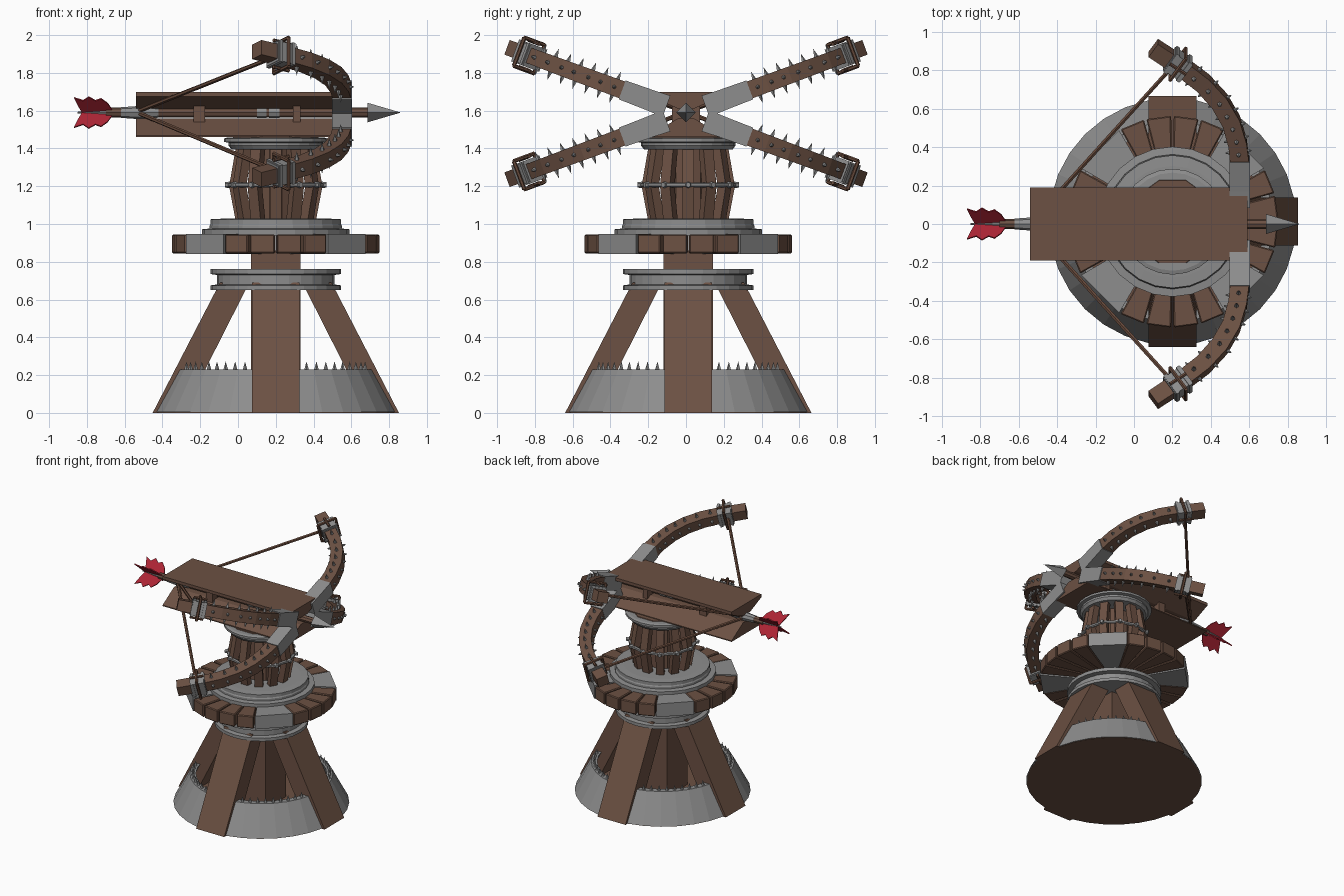
import bpy, bmesh, math
from mathutils import Vector, Matrix

if "Cube" in bpy.data.objects:
    bpy.data.objects.remove(bpy.data.objects["Cube"])

CX, CY = 0.2, 0.012      # axis of the stand
ZB = 1.585               # height of the bow axis


def material(name, rgb):
    m = bpy.data.materials.new(name)
    m.diffuse_color = (*rgb, 1)
    m.use_nodes = True
    m.node_tree.nodes["Principled BSDF"].inputs["Base Color"].default_value = m.diffuse_color
    return m


WOOD = material("brown wood", (0.150, 0.082, 0.056))
METAL = material("grey metal", (0.27, 0.27, 0.27))
ROPE = material("rope brown", (0.140, 0.070, 0.045))
RED = material("red feather", (0.42, 0.018, 0.035))


def finish(bm, name, mat):
    bmesh.ops.recalc_face_normals(bm, faces=bm.faces[:])
    me = bpy.data.meshes.new(name)
    bm.to_mesh(me)
    bm.free()
    me.materials.append(mat)
    ob = bpy.data.objects.new(name, me)
    bpy.context.collection.objects.link(ob)
    return ob


def loft(bm, rings, closed=False):
    """Skin a list of equal-length point rings; cap both ends unless closed."""
    vs = [[bm.verts.new(p) for p in ring] for ring in rings]
    n, k = len(vs[0]), len(vs)
    for i in range(k if closed else k - 1):
        a, b = vs[i], vs[(i + 1) % k]
        for j in range(n):
            bm.faces.new((a[j], a[(j + 1) % n], b[(j + 1) % n], b[j]))
    if not closed:
        bm.faces.new(vs[0])
        bm.faces.new(vs[-1])


def lathe(name, profile, n, mat, closed=False):
    bm = bmesh.new()
    loft(bm, [[(CX + r * math.cos(2 * math.pi * j / n), CY + r * math.sin(2 * math.pi * j / n), z)
               for j in range(n)] for r, z in profile], closed)
    return finish(bm, name, mat)


def rod(bm, a, b, r1, r2, n=8):
    a, b = Vector(a), Vector(b)
    q = (b - a).to_track_quat('Z', 'Y').to_matrix().to_4x4()
    bmesh.ops.create_cone(bm, cap_ends=True, segments=n, radius1=r1, radius2=r2,
                          depth=(b - a).length, matrix=Matrix.Translation((a + b) / 2) @ q)


def polar(r, ang, z, side=0.0):
    c, s = math.cos(ang), math.sin(ang)
    return Vector((CX + r * c - side * s, CY + r * s + side * c, z))


def box_x(bm, x0, x1, hy, z0, z1):
    loft(bm, [[(x, -hy, z0), (x, hy, z0), (x, hy, z1), (x, -hy, z1)] for x in (x0, x1)])


# --- base: metal skirt, floor, four slanted legs, column, collar ---
lathe("base_skirt", [(0.643, 0.004), (0.523, 0.23), (0.478, 0.23), (0.59, 0.004)], 32, METAL, True)
lathe("base_floor", [(0.638, 0.0), (0.62, 0.03)], 32, WOOD)
bm = bmesh.new()
for i in range(4):
    loft(bm, [[polar(r, i * math.pi / 2, z, s) for r, z in
               ((0.652, 0), (0.295, 0.69), (0.14, 0.69), (0.49, 0))] for s in (-0.125, 0.125)])
finish(bm, "legs", WOOD)
bm = bmesh.new()
loft(bm, [[polar(0.184, (i + 0.5) * math.pi / 2, z) for i in range(4)] for z in (0.02, 0.86)])
finish(bm, "centre_column", WOOD)
lathe("collar", [(0.345, 0.65), (0.345, 0.675), (0.31, 0.68), (0.31, 0.73), (0.345, 0.735),
                 (0.345, 0.762), (0.27, 0.762)], 28, METAL)

# spikes on the skirt rim
bm = bmesh.new()
for q in range(4):
    for k in range(9):
        a = q * math.pi / 2 + math.radians(19 + 6.5 * k)
        rod(bm, polar(0.5, a, 0.225), polar(0.5, a, 0.272), 0.014, 0.0, 5)
finish(bm, "skirt_spikes", METAL)

# --- platform wheel: four groups of planks with metal corner blocks ---
def wedge(bm, a0, a1, r0, r1, z0, z1):
    a0, a1 = math.radians(a0), math.radians(a1)
    loft(bm, [[polar(r0, a0, z), polar(r1, a0, z), polar(r1, a1, z), polar(r0, a1, z)]
              for z in (z0, z1)])


planks, corners = bmesh.new(), bmesh.new()
for q in range(4):
    for k in range(4):
        a = q * 90 - 30 + 15 * k
        wedge(planks, a + 0.7, a + 14.3, 0.1, 0.55, 0.845, 0.945)
    wedge(corners, q * 90 + 30.3, q * 90 + 59.7, 0.1, 0.55, 0.842, 0.948)
ob = finish(planks, "platform_planks", WOOD)
ob.modifiers.new("edge", 'BEVEL').width = 0.006
finish(corners, "platform_corners", METAL)
lathe("platform_disc", [(0.39, 0.94), (0.39, 0.972), (0.35, 0.976), (0.35, 0.992),
                        (0.345, 1.0), (0.345, 1.025), (0.29, 1.028)], 24, METAL)

# --- pedestal: bent slats in a barrel, thin ring, crown ---
bm, cl = bmesh.new(), bmesh.new()
for i in range(12):
    a = i * math.pi / 6
    loft(bm, [[polar(r + dr, a, z, s) for dr, s in
               ((-0.028, -0.03), (0.022, -0.03), (0.022, 0.03), (-0.028, 0.03))]
              for r, z in ((0.19, 1.015), (0.225, 1.2), (0.185, 1.43))])
    rod(cl, polar(0.245, a, 1.207), polar(0.245, a + math.pi / 6, 1.207), 0.013, 0.013, 6)
    rod(cl, polar(0.24, a, 1.207), polar(0.268, a, 1.207), 0.018, 0.014, 6)
finish(bm, "pedestal_slats", WOOD)
finish(cl, "pedestal_ring", METAL)
lathe("pedestal_core", [(0.11, 1.02), (0.11, 1.42)], 10, WOOD)
lathe("crown", [(0.235, 1.395), (0.25, 1.415), (0.25, 1.43), (0.275, 1.435), (0.275, 1.452),
                (0.255, 1.458)], 24, METAL)
lathe("crown_cap", [(0.23, 1.45), (0.225, 1.463)], 10, WOOD)

# --- bow stock: two flared rails above and below the bolt ---
for name, s, z0, z1, z2 in (("upper_rail", 1, 1.70, 1.676, 1.612), ("lower_rail", -1, 1.46, 1.468, 1.558)):
    bm = bmesh.new()
    loft(bm, [[(x, -0.19, z0), (x, 0.19, z0), (x, 0.19, z1), (x, 0.045, z2),
               (x, -0.045, z2), (x, -0.19, z1)] for x in (-0.54, 0.59)])
    finish(bm, name, WOOD)
bm = bmesh.new()
box_x(bm, -0.235, -0.175, 0.075, 1.525, 1.65)
box_x(bm, 0.29, 0.33, 0.075, 1.525, 1.65)
finish(bm, "rail_brackets", WOOD)

# --- bow limbs ---
PATH = [(0.55, 0.34), (0.538, 0.45), (0.505, 0.57), (0.445, 0.68), (0.36, 0.78), (0.25, 0.87), (0.1, 0.975)]
ANG = math.radians(20.3)


def along(r):
    """Point and tangent on the limb path at radial distance r, as (x, r)."""
    for (xa, ra), (xb, rb) in zip(PATH, PATH[1:]):
        if r <= rb or rb == PATH[-1][1]:
            t = (r - ra) / (rb - ra)
            return Vector((xa + t * (xb - xa), r)), Vector((xb - xa, rb - ra)).normalized()


limbs, hubs, clamps, loops, spikes, cords = [bmesh.new() for _ in range(6)]
for sy in (-1, 1):
    for sz in (-1, 1):
        D = Vector((0, sy * math.cos(ANG), sz * math.sin(ANG)))
        N = Vector((0, -D.z, D.y))
        X = Vector((1, 0, 0))

        def at(p, h=0.0):
            return Vector((0, 0, ZB)) + X * p[0] + D * p[1] + N * h

        def section(p, t, hw, hn):
            o = Vector((t.y, -t.x))
            return [at(p + o * u * hw, v * hn) for u, v in ((-1, -1), (1, -1), (1, 1), (-1, 1))]

        # wooden limb
        rings = []
        for i, p in enumerate(PATH):
            a, b = PATH[max(i - 1, 0)], PATH[min(i + 1, len(PATH) - 1)]
            t = (Vector(b) - Vector(a)).normalized()
            w = 0.049 - 0.001 * i
            rings.append(section(Vector(p), t, w, w - 0.002))
        loft(limbs, rings)
        # metal socket
        t = Vector((0, 1))
        loft(hubs, [section(Vector((0.55, r)), t, 0.053, h) for r, h in
                    ((0.11, 0.06), (0.2, 0.056), (0.36, 0.053))])
        # clamp near the tip with a rope loop
        p, t = along(0.885)
        loft(clamps, [section(p + t * d, t, 0.055, 0.055) for d in (-0.055, 0.055)])
        for d in (-0.05, 0.03):
            loft(clamps, [section(p + t * (d + e), t, 0.062, 0.062) for e in (0, 0.02)])
        for d in (0.0,):
            c = section(p + t * d, t, 0.07, 0.08)
            for k in range(4):
                rod(loops, c[k], c[(k + 1) % 4], 0.011, 0.011, 6)
        for v in (-0.075, 0.075):
            rod(loops, at(p - t * 0.05, v), at(p + t * 0.05, v), 0.01, 0.01, 6)
        # studs on all four sides
        for k in range(7):
            p, t = along(0.40 + 0.07 * k)
            o = Vector((t.y, -t.x))
            for u in (-1, 1):
                rod(spikes, at(p, u * 0.043), at(p, u * 0.088), 0.013, 0, 5)
                rod(spikes, at(p + o * u * 0.043), at(p + o * u * 0.068), 0.013, 0.003, 6)
        # bow string
        rod(cords, (-0.54, 0, ZB + 0.008), at((0.185, 0.855)), 0.012, 0.012, 6)
finish(limbs, "bow_limbs", WOOD)
finish(hubs, "limb_sockets", METAL)
finish(clamps, "limb_clamps", METAL)
finish(loops, "rope_loops", ROPE)
finish(spikes, "limb_studs", METAL)
finish(cords, "bow_strings", ROPE)

# --- bolt: shaft, metal rings, head, feathers ---
ZA = 1.59
bm = bmesh.new()
rod(bm, (-0.7, 0, ZA), (0.7, 0, ZA), 0.026, 0.026, 8)
finish(bm, "bolt_shaft", WOOD)
bm = bmesh.new()
for x0, x1, r1, r2 in ((-0.62, -0.51, 0.028, 0.036), (-0.51, -0.42, 0.034, 0.027), (0.1, 0.15, 0.03, 0.03),
                       (0.165, 0.22, 0.03, 0.03), (-0.85, -0.66, 0.004, 0.022)):
    rod(bm, (x0, 0, ZA), (x1, 0, ZA), r1, r2, 8)
finish(bm, "bolt_rings", METAL)
bm = bmesh.new()
rod(bm, (0.685, 0, ZA), (0.862, 0, ZA), 0.052, 0.0, 4)
finish(bm, "bolt_head", METAL)
bm = bmesh.new()
FEATHER = [(-0.66, 0.01), (-0.69, 0.07), (-0.725, 0.105), (-0.755, 0.09), (-0.79, 0.118),
           (-0.82, 0.09), (-0.868, 0.112), (-0.85, 0.06), (-0.825, 0.0)]
for k in range(4):
    a = math.pi / 4 + k * math.pi / 2
    c, s = math.cos(a), math.sin(a)
    loft(bm, [[(x, h * c - w * s, ZA + h * s + w * c) for x, h in FEATHER] for w in (-0.004, 0.004)])
finish(bm, "bolt_feathers", RED)
